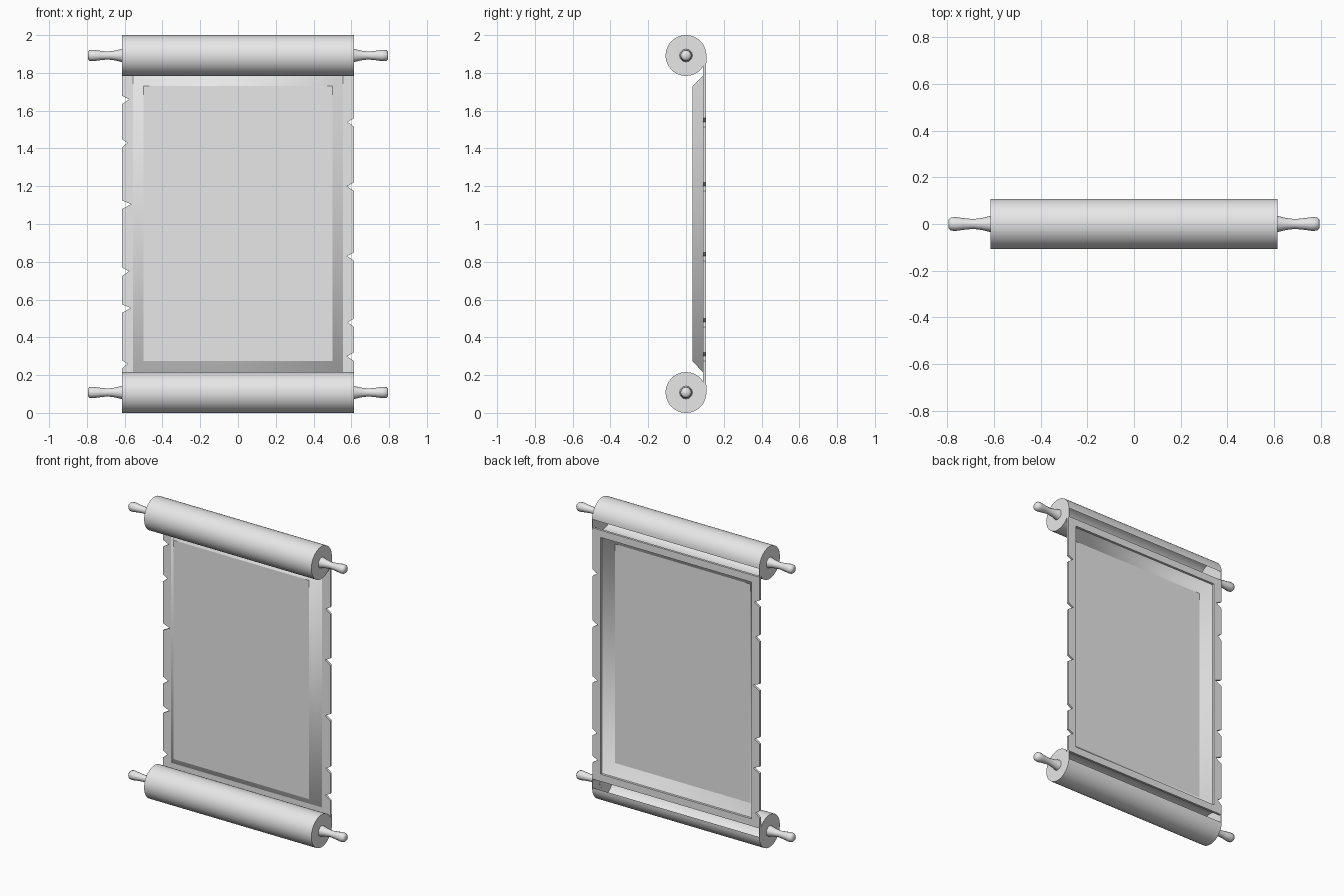
import bpy, bmesh
from math import sin, cos, pi, radians

cube = bpy.data.objects.get("Cube")
if cube:
    bpy.data.objects.remove(cube)

mat = bpy.data.materials.new("pale_grey")
mat.use_nodes = True
GREY = (0.8, 0.8, 0.8, 1)
mat.diffuse_color = GREY
mat.node_tree.nodes["Principled BSDF"].inputs["Base Color"].default_value = GREY

R, HALF = 0.108, 0.615            # roll radius and half length
LOW, HIGH = 0.108, 1.892          # roll centre heights
FRONT, BACK = 0.091, 0.106        # paper thickness in y


def finish(name, bm, smooth=None):
    mesh = bpy.data.meshes.new(name)
    bm.to_mesh(mesh)
    bm.free()
    mesh.materials.append(mat)
    obj = bpy.data.objects.new(name, mesh)
    bpy.context.collection.objects.link(obj)
    if smooth:
        bpy.ops.object.select_all(action='DESELECT')
        obj.select_set(True)
        bpy.context.view_layer.objects.active = obj
        bpy.ops.object.shade_smooth_by_angle(angle=radians(smooth))
    return obj


def bridge(bm, a, b, closed=True):
    n = len(a)
    for i in range(n if closed else n - 1):
        j = (i + 1) % n
        bm.faces.new((a[i], a[j], b[j], b[i]))


def prism(bm, outline, offset):
    """Extrude a closed outline by an offset vector."""
    a = [bm.verts.new(p) for p in outline]
    b = [bm.verts.new([c + d for c, d in zip(p, offset)]) for p in outline]
    bm.faces.new(a)
    bm.faces.new(b)
    bridge(bm, a, b)
    bmesh.ops.recalc_face_normals(bm, faces=bm.faces)


# Hollow paper rolls with a slot along the back, closed by end discs
def paper_roll(name, z0, up):
    def arc(x, start, end, steps):
        angles = [radians(start + (end - start) * i / steps) for i in range(steps + 1)]
        return [(x, R * cos(t), z0 + up * R * sin(t)) for t in angles]

    bm = bmesh.new()
    ends = [[bm.verts.new(p) for p in arc(x, 0, 318, 36)] for x in (-HALF, HALF)]
    bridge(bm, *ends, closed=False)
    bmesh.ops.recalc_face_normals(bm, faces=bm.faces)
    f = bm.faces[:][0]
    if f.normal.z * up < 0:
        bmesh.ops.reverse_faces(bm, faces=bm.faces)
    finish(name, bm, 40)

    for side in (-1, 1):
        bm = bmesh.new()
        outline = arc(side * HALF, 0, 318, 36)
        # short tail joining the disc to the paper
        outline += [(side * HALF, FRONT, z0 - up * 0.055),
                    (side * HALF, BACK, z0 - up * 0.1)]
        prism(bm, outline, (-side * 0.004, 0, 0))
        finish(name + ("_left_end" if side > 0 else "_right_end"), bm)


# Turned handles
PROFILE = [(0.61, 0.036), (0.63, 0.031), (0.65, 0.026), (0.69, 0.021), (0.73, 0.025),
           (0.765, 0.03), (0.785, 0.028), (0.795, 0.018)]


def handle(name, z0, side):
    bm = bmesh.new()
    rings = [[bm.verts.new((side * x, r * cos(2 * pi * i / 12), z0 + r * sin(2 * pi * i / 12)))
              for i in range(12)] for x, r in PROFILE]
    for a, b in zip(rings, rings[1:]):
        bridge(bm, a, b)
    bm.faces.new(rings[0])
    bm.faces.new(rings[-1])
    bmesh.ops.recalc_face_normals(bm, faces=bm.faces)
    finish(name, bm, 60)


for label, z0, up in (("top", HIGH, 1), ("bottom", LOW, -1)):
    paper_roll(label + "_roll", z0, up)
    for side_name, side in (("left", 1), ("right", -1)):
        handle(f"{label}_{side_name}_handle", z0, side)

# Paper border: two torn side strips, two plain strips
Z0, Z1 = 0.165, 1.835             # paper ends
IN_X, IN_Z0, IN_Z1 = 0.555, 0.213, 1.787
TEARS = {1: [(0.3, 0.038), (0.48, 0.034), (0.83, 0.038), (1.2, 0.038), (1.54, 0.035)],
         -1: [(0.26, 0.03), (0.555, 0.047), (0.75, 0.038), (1.105, 0.05),
              (1.43, 0.03), (1.66, 0.04)]}
for side, tears in TEARS.items():
    pts = [(IN_X, Z1), (IN_X, Z0), (HALF, Z0)]
    for z, depth in tears:
        pts += [(HALF, z - 0.026), (HALF - depth, z), (HALF, z + 0.02)]
    pts.append((HALF, Z1))
    bm = bmesh.new()
    prism(bm, [(side * x, FRONT, z) for x, z in pts], (0, BACK - FRONT, 0))
    finish("left_torn_edge" if side > 0 else "right_torn_edge", bm)

for name, a, b in (("top_border", IN_Z1, Z1), ("bottom_border", Z0, IN_Z0)):
    bm = bmesh.new()
    prism(bm, [(-IN_X, FRONT, a), (IN_X, FRONT, a), (IN_X, FRONT, b), (-IN_X, FRONT, b)],
          (0, BACK - FRONT, 0))
    finish(name, bm)


# Panel pressed forward out of the paper, hollow behind
def rect(bm, x, y, a, b):
    return [bm.verts.new(p) for p in ((-x, y, a), (x, y, a), (x, y, b), (-x, y, b))]


bm = bmesh.new()
bridge(bm, rect(bm, IN_X, FRONT, IN_Z0, IN_Z1), rect(bm, 0.5, 0.034, 0.275, 1.73))
finish("panel_bevel", bm, 80)

bm = bmesh.new()
bm.faces.new(rect(bm, 0.5, 0.034, 0.275, 1.73))
finish("writing_panel", bm)
